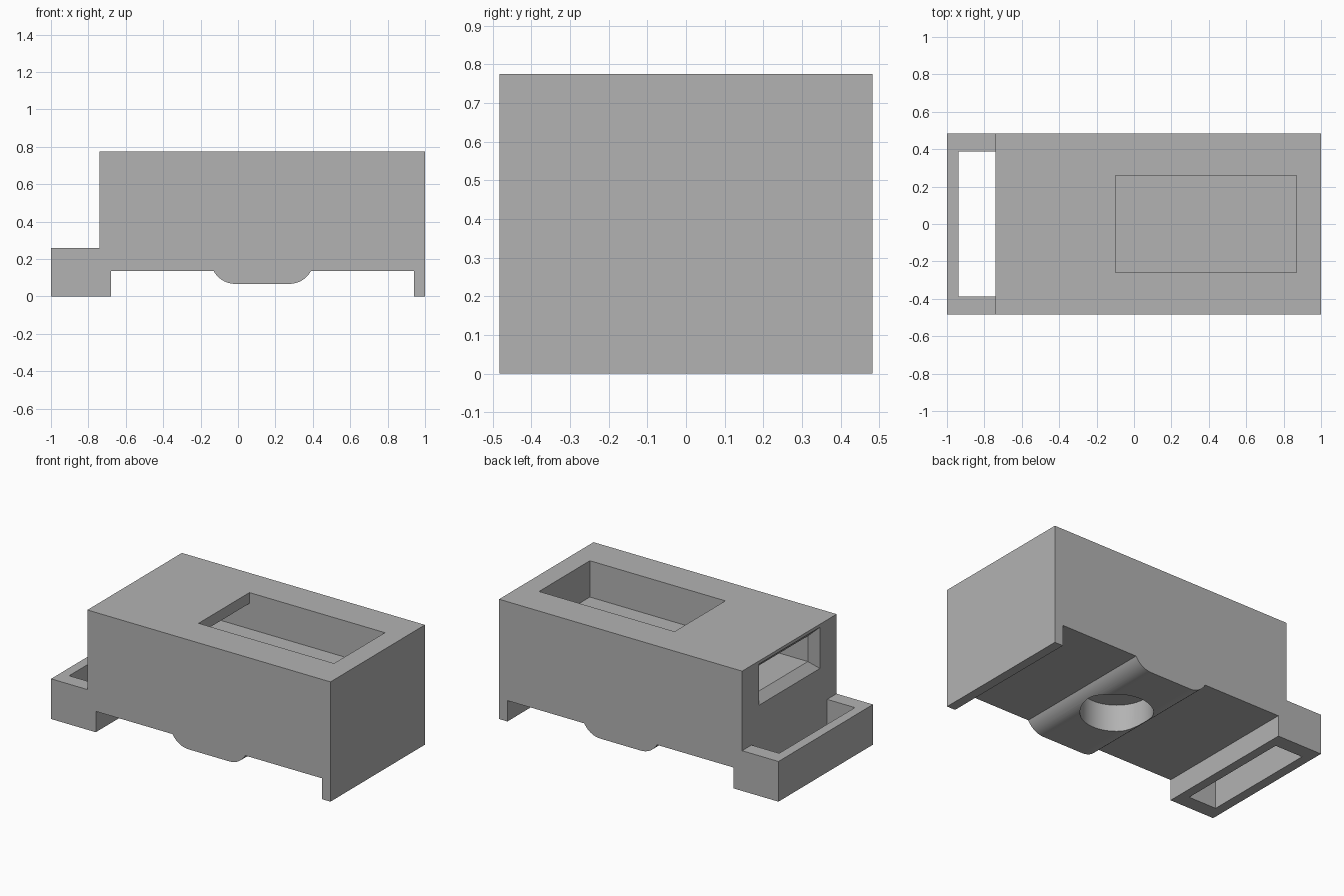
import bpy, bmesh, math

cube = bpy.data.objects.get("Cube")
if cube:
    bpy.data.objects.remove(cube, do_unlink=True)

HALF_W = 0.483
BUMP_X, BUMP_Z = 0.13, 0.067

grey = bpy.data.materials.new("plain grey")
grey.use_nodes = True
colour = (0.45, 0.45, 0.45, 1)
grey.diffuse_color = colour
grey.node_tree.nodes["Principled BSDF"].inputs["Base Color"].default_value = colour


def add_object(name, bm):
    bmesh.ops.recalc_face_normals(bm, faces=bm.faces)
    mesh = bpy.data.meshes.new(name)
    bm.to_mesh(mesh)
    bm.free()
    obj = bpy.data.objects.new(name, mesh)
    bpy.context.collection.objects.link(obj)
    mesh.materials.append(grey)
    return obj


def loft(name, rings):
    """Closed solid through matching rings of points."""
    bm = bmesh.new()
    loops = [[bm.verts.new(p) for p in ring] for ring in rings]
    bm.faces.new(loops[0])
    bm.faces.new(loops[-1])
    for a, b in zip(loops, loops[1:]):
        for i in range(len(a)):
            j = (i + 1) % len(a)
            bm.faces.new((a[i], a[j], b[j], b[i]))
    return add_object(name, bm)


def rect_x(x, half_y, z0, z1):
    return [(x, -half_y, z0), (x, half_y, z0), (x, half_y, z1), (x, -half_y, z1)]


def box(name, x0, x1, half_y, z0, z1):
    return loft(name, [rect_x(x0, half_y, z0, z1), rect_x(x1, half_y, z0, z1)])


def cut(target, cutter):
    mod = target.modifiers.new(cutter.name, 'BOOLEAN')
    mod.operation = 'DIFFERENCE'
    mod.solver = 'EXACT'
    mod.object = cutter
    bpy.context.view_layer.objects.active = target
    bpy.ops.object.modifier_apply(modifier=mod.name)
    bpy.data.objects.remove(cutter, do_unlink=True)


# Side profile: foot, rounded belly bump, end lip and stepped top
radius, flat, sweep, steps = 0.131, 0.145, math.radians(61.2), 12
arc = [(flat + radius * math.sin(sweep * i / steps),
        BUMP_Z + radius * (1 - math.cos(sweep * i / steps))) for i in range(steps + 1)]
bump = [(BUMP_X - x, z) for x, z in reversed(arc)] + [(BUMP_X + x, z) for x, z in arc]
profile = ([(-1, 0), (-0.68, 0), (-0.68, 0.135)] + bump +
           [(0.94, 0.135), (0.94, 0), (1, 0), (1, 0.775), (-0.74, 0.775), (-0.74, 0.26), (-1, 0.26)])
body = loft("housing", [[(x, y, z) for x, z in profile] for y in (-HALF_W, HALF_W)])

# Through slot in the end flange
cut(body, box("flange_slot", -0.938, -0.74, 0.387, -0.1, 0.4))

# Pocket open to the top, joined to a tunnel with a flared mouth
cut(body, box("top_pocket", -0.10, 0.87, 0.26, 0.54, 0.9))
cut(body, loft("flared_tunnel", [
    rect_x(-0.79, 0.365, 0.437, 0.805),
    rect_x(-0.69, 0.26, 0.54, 0.705),
    rect_x(0.2, 0.26, 0.54, 0.705),
]))

# Blind round hole in the belly
bm = bmesh.new()
bmesh.ops.create_cone(bm, cap_ends=True, segments=64, radius1=0.212, radius2=0.212, depth=0.24)
bmesh.ops.translate(bm, verts=bm.verts, vec=(BUMP_X, 0, 0.12))
cut(body, add_object("belly_hole", bm))

bpy.ops.object.select_all(action='DESELECT')
body.select_set(True)
bpy.context.view_layer.objects.active = body
bpy.ops.object.shade_smooth_by_angle(angle=math.radians(25))
